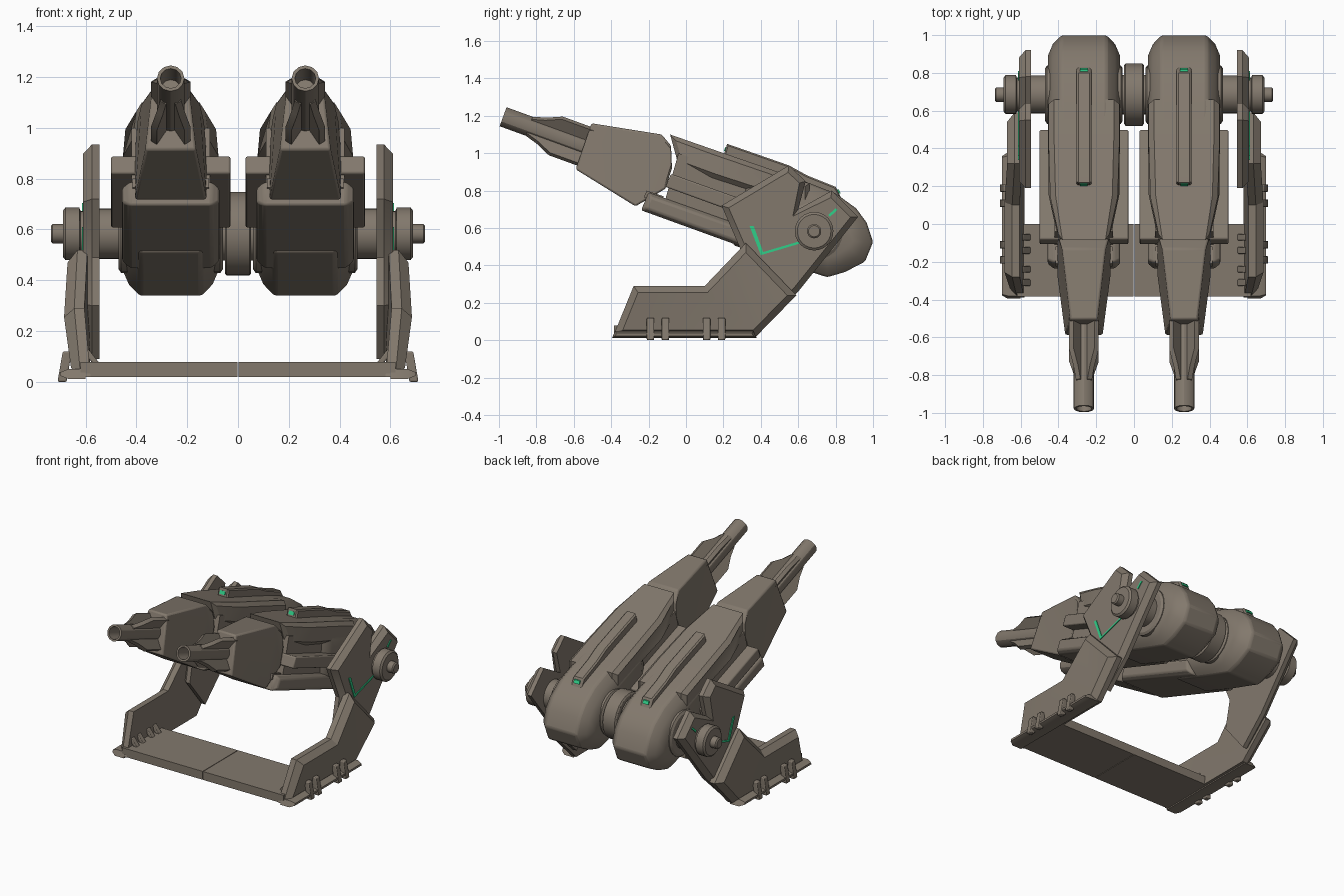
import bpy, bmesh, math
from mathutils import Vector

if "Cube" in bpy.data.objects:
    bpy.data.objects.remove(bpy.data.objects["Cube"])

def material(name, rgb):
    m = bpy.data.materials.new(name)
    m.diffuse_color = (*rgb, 1)
    m.use_nodes = True
    m.node_tree.nodes["Principled BSDF"].inputs["Base Color"].default_value = m.diffuse_color
    return m

METAL = material("warm grey metal", (0.225, 0.19, 0.152))
GREEN = material("glow green", (0.03, 0.62, 0.25))

def finish(name, bm, mat=METAL, bevel=0.0):
    bmesh.ops.remove_doubles(bm, verts=bm.verts, dist=1e-5)
    bmesh.ops.recalc_face_normals(bm, faces=bm.faces)
    me = bpy.data.meshes.new(name)
    bm.to_mesh(me)
    bm.free()
    me.materials.append(mat)
    ob = bpy.data.objects.new(name, me)
    bpy.context.collection.objects.link(ob)
    if bevel:
        b = ob.modifiers.new("bevel", 'BEVEL')
        b.width, b.segments, b.limit_method = bevel, 2, 'ANGLE'
    bpy.ops.object.select_all(action='DESELECT')
    bpy.context.view_layer.objects.active = ob
    ob.select_set(True)
    bpy.ops.object.shade_smooth_by_angle(angle=math.radians(30))
    return ob

def inset(pts, d):
    """Move a closed yz outline inwards by d."""
    n = len(pts)
    area = sum(pts[i][0] * pts[(i + 1) % n][1] - pts[(i + 1) % n][0] * pts[i][1] for i in range(n))
    s = 1 if area > 0 else -1
    out = []
    for i in range(n):
        p = Vector(pts[i][:2])
        e0 = (p - Vector(pts[i - 1][:2])).normalized()
        e1 = (Vector(pts[(i + 1) % n][:2]) - p).normalized()
        n0, n1 = Vector((-e0.y, e0.x)) * s, Vector((-e1.y, e1.x)) * s
        out.append(p + (n0 + n1) * d / max(0.5, 1 + n0.dot(n1)))
    return out

def prism(name, pts, rings, cx=0.0, side=1, mat=METAL, bevel=0.0):
    """Loft a yz outline through (x, inset) rings; a third value scales x."""
    bm = bmesh.new()
    loops = []
    for x, d in rings:
        loops.append([bm.verts.new((cx + side * x * (p[2] if len(p) > 2 else 1), q[0], q[1]))
                      for p, q in zip(pts, inset(pts, d))])
    n = len(pts)
    for a, b in zip(loops, loops[1:]):
        for i in range(n):
            bm.faces.new((a[i], a[(i + 1) % n], b[(i + 1) % n], b[i]))
    caps = [bm.faces.new(loops[0]), bm.faces.new(loops[-1])]
    if any(len(p) > 2 for p in pts):
        bmesh.ops.triangulate(bm, faces=caps)
    return finish(name, bm, mat, bevel)

def sym(w, c=0.0, d=0.0):
    return [(-w, d), (-w + c, 0), (w - c, 0), (w, d)] if c else [(-w, 0), (w, 0)]

def box(name, x0, x1, y0, y1, z0, z1, side=1, mat=METAL):
    return prism(name, [(y0, z0), (y1, z0), (y1, z1), (y0, z1)], [(x0, 0), (x1, 0)], 0, side, mat)

def lathe(name, origin, axis, profile, n):
    """Turn (along, radius) points around an axis."""
    d = Vector(axis).normalized()
    a = Vector((0, 0, 1)).cross(d).normalized()
    b = d.cross(a)
    bm = bmesh.new()
    loops = []
    for u, r in profile:
        c = Vector(origin) + d * u
        loops.append([bm.verts.new(c + (a * math.cos(t) + b * math.sin(t)) * r)
                      for t in (2 * math.pi * i / n for i in range(n))])
    for p, q in zip(loops, loops[1:]):
        for i in range(n):
            bm.faces.new((p[i], p[(i + 1) % n], q[(i + 1) % n], q[i]))
    bm.faces.new(loops[0])
    bm.faces.new(loops[-1])
    return finish(name, bm)

PY, PZ = 0.685, 0.583            # axle position
TILT = math.radians(20)
AX = Vector((0, math.cos(TILT), -math.sin(TILT)))
UP = Vector((0, math.sin(TILT), math.cos(TILT)))

def fin(name, tip, angle):
    """Barrel brace lying in a plane through the barrel axis."""
    rad = UP * math.cos(angle) + Vector((1, 0, 0)) * math.sin(angle)
    tan = AX.cross(rad)
    outline = [(0.14, 0.035), (0.15, 0.056), (0.22, 0.08), (0.30, 0.122), (0.54, 0.122), (0.54, 0.035)]
    bm = bmesh.new()
    l = [[bm.verts.new(tip + AX * u + rad * r + tan * t) for u, r in outline] for t in (-0.014, 0.014)]
    for i in range(6):
        j = (i + 1) % 6
        bm.faces.new((l[0][i], l[0][j], l[1][j], l[1][i]))
    bm.faces.new(l[0])
    bm.faces.new(l[1])
    finish(name, bm)

for s, tag in ((-1, "left"), (1, "right")):
    cx = 0.265 * s
    # rounded rear shell
    prism(tag + "_rear_shell",
          [(0.25, 0.51), (0.50, 0.42), (0.755, 0.337), (0.85, 0.365), (0.957, 0.42), (1.0, 0.525), (0.965, 0.63),
           (0.91, 0.705), (0.80, 0.785), (0.62, 0.855), (0.30, 0.96)],
          [(-0.19, 0.10), (-0.165, 0.045), (-0.12, 0), (0.12, 0), (0.165, 0.045), (0.19, 0.10)], cx, bevel=0.012)
    # inner core, upper slab, wide middle plate and lower box
    prism(tag + "_core", [(-0.12, 0.72), (-0.04, 1.0), (0.6, 0.76), (0.5, 0.47)], sym(0.155), cx)
    prism(tag + "_upper_slab",
          [(-0.085, 1.10, 0.72), (0.15, 1.018, 0.95), (0.45, 0.915, 1), (0.66, 0.838, 1),
           (0.66, 0.70, 1), (0.15, 0.865, 1), (-0.04, 0.935, 0.8)],
          sym(0.188, 0.03, 0.025), cx)
    prism(tag + "_middle_plate", [(-0.11, 0.82), (-0.08, 0.89), (0.32, 0.747), (0.50, 0.68), (0.48, 0.605)],
          sym(0.235), cx, bevel=0.008)
    prism(tag + "_lower_box", [(-0.24, 0.695), (-0.20, 0.79), (0.45, 0.56), (0.45, 0.445)],
          sym(0.192, 0.03, 0.02), cx, bevel=0.01)
    prism(tag + "_box_front_rim", [(-0.225, 0.765), (-0.21, 0.80), (-0.12, 0.77), (-0.13, 0.73)], sym(0.15), cx)
    # raised bar on the top with green ends
    prism(tag + "_top_bar",
          [(0.20, 0.98), (0.22, 1.05), (0.55, 0.935), (0.65, 0.88), (0.80, 0.82), (0.83, 0.76), (0.60, 0.82)],
          sym(0.04, 0.01, 0.008), cx)
    prism(tag + "_bar_front_light", [(0.202, 1.012), (0.211, 1.034), (0.24, 1.02), (0.24, 1.0)], sym(0.02), cx, mat=GREEN)
    prism(tag + "_bar_rear_light", [(0.79, 0.785), (0.79, 0.805), (0.817, 0.805), (0.827, 0.785)], sym(0.022), cx, mat=GREEN)
    # tapered snout
    prism(tag + "_snout",
          [(-0.505, 1.16, 0.072), (-0.13, 1.10, 0.115), (-0.08, 1.04, 0.13), (-0.075, 0.92, 0.14),
           (-0.11, 0.81, 0.142), (-0.27, 0.716, 0.142), (-0.59, 0.914, 0.10)], sym(1), cx, bevel=0.01)
    # hollow barrel and its braces
    tip = Vector((cx, -0.978, 1.195))
    lathe(tag + "_barrel", tip, AX,
          [(0.12, 0.001), (0.12, 0.038), (0, 0.041), (0, 0.054), (0.65, 0.054), (0.65, 0.001)], 12)
    for i, deg in enumerate((33, 147, 213, 327)):
        fin(f"{tag}_barrel_brace_{i}", tip, math.radians(deg))
    # pivot disc beside the body
    lathe(tag + "_pivot_disc", (cx, PY, PZ), (1, 0, 0),
          [(-0.205, 0.14), (-0.195, 0.155), (0.195, 0.155), (0.205, 0.14)], 24)
    # axle end
    lathe(tag + "_axle_end", (0, PY, PZ), (s, 0, 0),
          [(0.40, 0.10), (0.60, 0.10), (0.61, 0.09), (0.62, 0.09), (0.625, 0.103), (0.68, 0.103),
           (0.69, 0.09), (0.69, 0.038), (0.73, 0.038), (0.737, 0.03)], 24)

    # arm plate with notched top
    prism(tag + "_arm_plate",
          [(0.19, 0.72), (0.55, 0.935), (0.64, 0.85), (0.60, 0.70), (0.78, 0.80), (0.92, 0.66),
           (0.60, 0.26), (0.42, 0.09), (0.25, 0.30), (0.29, 0.49)],
          [(0.545, 0), (0.575, 0), (0.61, 0.03)], 0, s)
    # green light strips on the arm
    for k, line in enumerate(([(0.34, 0.61), (0.40, 0.455), (0.417, 0.46), (0.362, 0.61)],
                              [(0.40, 0.455), (0.61, 0.517), (0.61, 0.53), (0.40, 0.468)],
                              [(0.76, 0.67), (0.80, 0.705), (0.81, 0.697), (0.77, 0.66)])):
        prism(f"{tag}_light_strip_{k}", line, [(0.607, 0), (0.615, 0)], 0, s, GREEN)
    # foot wall and lower leg
    prism(tag + "_leg",
          [(-0.39, 0.02, 0.96), (-0.28, 0.29, 1), (0.10, 0.29, 1), (0.32, 0.52, 0.98),
           (0.59, 0.24, 0.98), (0.375, 0.02, 0.96)],
          [(0.605, 0), (0.645, 0), (0.685, 0.035)], 0, s)
    # bottom lip with clamps
    prism(tag + "_lip", [(-0.395, 0.012), (-0.38, 0.05), (0.36, 0.05), (0.378, 0.012)],
          [(0.60, 0), (0.67, 0), (0.70, 0.012)], 0, s)
    for y in (-0.19, -0.11, 0.11, 0.19):
        prism(f"{tag}_clamp_{y}", [(y - 0.02, 0.0, 1.03), (y + 0.02, 0.0, 1.03), (y + 0.02, 0.12, 1), (y - 0.02, 0.12, 1)],
              [(0.655, 0), (0.69, 0)], 0, s, bevel=0.006)
    for y in (-0.07, -0.14, -0.24, -0.31):
        prism(f"{tag}_inner_clamp_{y}", [(y - 0.018, 0.07, 0.92), (y + 0.018, 0.07, 0.92), (y + 0.018, 0.13, 1), (y - 0.018, 0.13, 1)],
              [(0.59, 0), (0.62, 0)], 0, s, bevel=0.006)
    # half of the base plate
    box(tag + "_base_plate", 0.002, 0.62, -0.385, 0.0, 0.02, 0.078, s)

# centre hub between the guns
lathe("centre_hub", (0, PY, PZ), (1, 0, 0),
      [(-0.12, 0.12), (-0.09, 0.125), (-0.07, 0.125), (-0.065, 0.105), (-0.052, 0.105), (-0.052, 0.155),
       (-0.045, 0.165), (0.045, 0.165), (0.052, 0.155), (0.052, 0.105), (0.065, 0.105), (0.07, 0.125),
       (0.09, 0.125), (0.12, 0.12)], 24)
